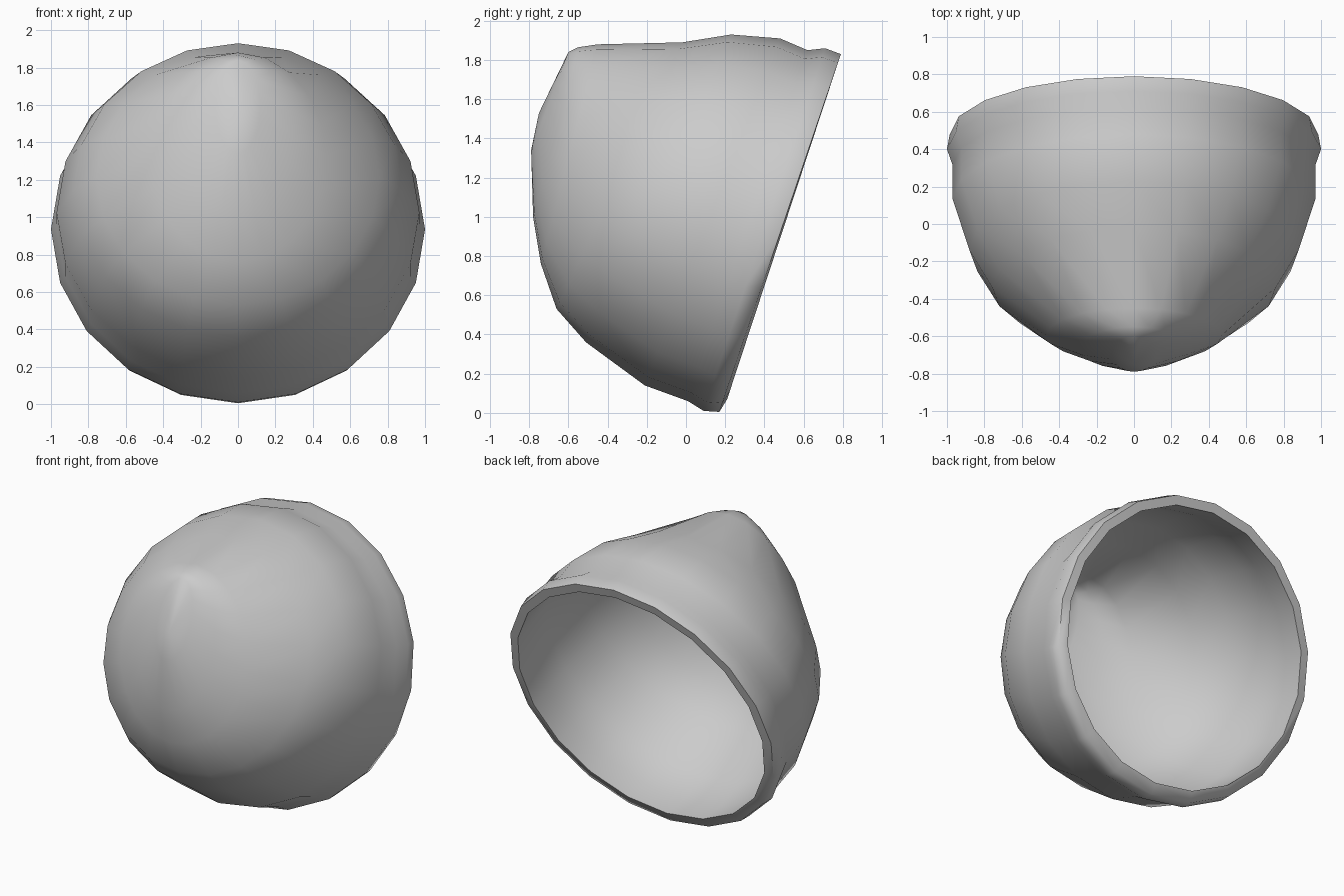
import bpy, bmesh, math

if "Cube" in bpy.data.objects:
    bpy.data.objects.remove(bpy.data.objects["Cube"])

SIDES = 20
# tilted elliptical rings: bottom (y, z), top (y, z), half width in x; lip to nose
LIP = [
    (0.21, 0.07, 0.77, 1.77, 0.925),
    (0.17, 0.005, 0.79, 1.83, 0.985),
    (0.09, 0.01, 0.71, 1.86, 1.0),
]
BODY = [
    (0.01, 0.06, 0.62, 1.85, 0.97),
    (-0.21, 0.14, 0.48, 1.91, 0.97),
    (-0.51, 0.36, 0.23, 1.93, 0.88),
    (-0.66, 0.53, -0.02, 1.89, 0.757),
    (-0.74, 0.76, -0.45, 1.88, 0.47),
    (-0.78, 1.0, -0.55, 1.865, 0.29),
    (-0.79, 1.34, -0.60, 1.84, 0.12),
]
POLE = (-0.75, 1.53)
WALL = 0.03


def inset(ring):
    """Move a ring inwards by the wall thickness."""
    by, bz, ty, tz, w = ring
    length = math.hypot(ty - by, tz - bz)
    uy, uz = (ty - by) / length * WALL, (tz - bz) / length * WALL
    back = WALL * (1 - w) * 0.8
    return (by + uy + back, bz + uz, ty - uy + back, tz - uz, w - WALL)


def add_ring(bm, ring):
    by, bz, ty, tz, w = ring
    verts = []
    for i in range(SIDES):
        a = 2 * math.pi * i / SIDES
        s, c = math.sin(a), math.cos(a)
        verts.append(bm.verts.new((w * s,
                                   (by + ty) / 2 + (ty - by) / 2 * c,
                                   (bz + tz) / 2 + (tz - bz) / 2 * c)))
    return verts


def cap(bm, ring, y, z):
    tip = bm.verts.new((0, y, z))
    for i in range(SIDES):
        bm.faces.new((ring[i], ring[(i + 1) % SIDES], tip))


bm = bmesh.new()
# one strip running inner nose -> lip -> outer nose
profile = [inset(r) for r in reversed(BODY)] + LIP + BODY
rings = [add_ring(bm, r) for r in profile]
for a, b in zip(rings, rings[1:]):
    for i in range(SIDES):
        j = (i + 1) % SIDES
        bm.faces.new((a[i], a[j], b[j], b[i]))
cap(bm, rings[0], POLE[0] + WALL, POLE[1])
cap(bm, rings[-1], *POLE)
bmesh.ops.recalc_face_normals(bm, faces=bm.faces)

# hollow rounded shell with rolled lip
mesh = bpy.data.meshes.new("hollow_shell")
bm.to_mesh(mesh)
bm.free()
shell = bpy.data.objects.new("hollow_shell", mesh)
bpy.context.collection.objects.link(shell)
bpy.context.view_layer.objects.active = shell
shell.select_set(True)
bpy.ops.object.shade_smooth_by_angle(angle=math.radians(68))
